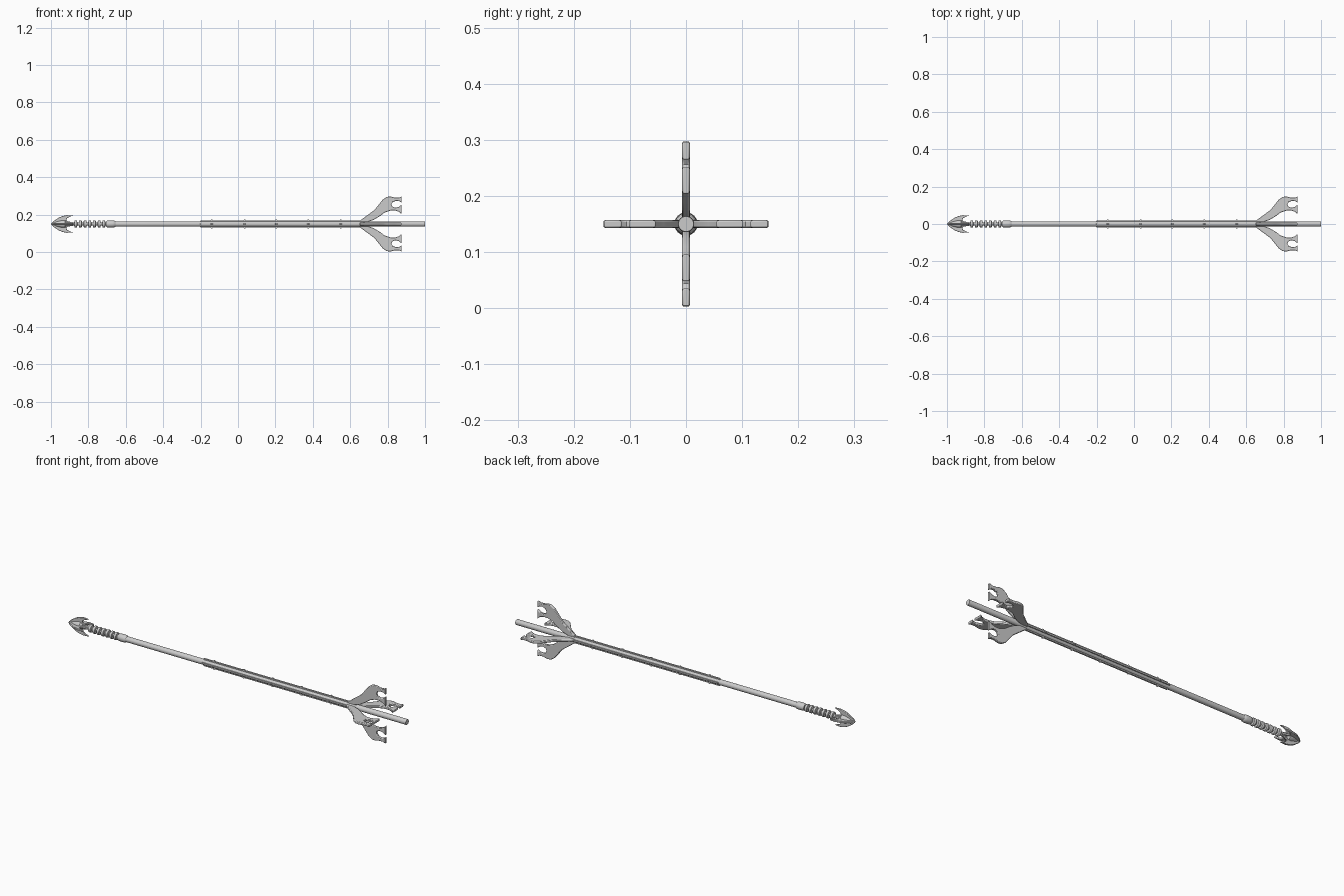
import bpy, bmesh, math
from mathutils import Matrix, Vector

if "Cube" in bpy.data.objects:
    bpy.data.objects.remove(bpy.data.objects["Cube"])

AXIS = Vector((0, 0, 0.15))


def finish(bm, name, angle=35):
    bmesh.ops.recalc_face_normals(bm, faces=bm.faces[:])
    me = bpy.data.meshes.new(name)
    bm.to_mesh(me)
    bm.free()
    ob = bpy.data.objects.new(name, me)
    bpy.context.collection.objects.link(ob)
    ob.location = AXIS
    bpy.ops.object.select_all(action='DESELECT')
    ob.select_set(True)
    bpy.context.view_layer.objects.active = ob
    bpy.ops.object.shade_smooth_by_angle(angle=math.radians(angle))
    return ob


def lathe(name, profile, n=24):
    """Revolve (x, radius) points about the long axis, capping both ends."""
    bm = bmesh.new()
    rings = [[bm.verts.new((x, r * math.cos(2 * math.pi * i / n),
                            r * math.sin(2 * math.pi * i / n))) for i in range(n)]
             for x, r in profile]
    for a, b in zip(rings, rings[1:]):
        for i in range(n):
            j = (i + 1) % n
            bm.faces.new((a[i], a[j], b[j], b[i]))
    bm.faces.new(rings[0])
    bm.faces.new(rings[-1])
    return finish(bm, name)


def blade(name, profile, half, quarter, bevel=0.0):
    """Extrude a flat (x, radius) outline and turn it to one of four sides."""
    bm = bmesh.new()
    face = bm.faces.new([bm.verts.new((x, -half, r)) for x, r in profile])
    ext = bmesh.ops.extrude_face_region(bm, geom=[face])
    bmesh.ops.translate(bm, vec=(0, 2 * half, 0),
                        verts=[v for v in ext['geom'] if isinstance(v, bmesh.types.BMVert)])
    bm.transform(Matrix.Rotation(quarter * math.pi / 2, 4, 'X'))
    ob = finish(bm, name)
    if bevel:
        mod = ob.modifiers.new("soft_edges", 'BEVEL')
        mod.width = bevel
        mod.segments = 2
        mod.limit_method = 'ANGLE'
        mod.angle_limit = math.radians(60)
    return ob


# Shaft and the collar at its front end
lathe("shaft", [(-0.67, 0.0145), (0.996, 0.0145), (1.0, 0.0135)])
lathe("collar", [(-0.705, 0.014), (-0.70, 0.018), (-0.685, 0.0195), (-0.67, 0.0195),
                 (-0.66, 0.018), (-0.655, 0.0145)])

# Ribbed neck: stacked rounded discs on a thin core
neck = [(-0.93, 0.009), (-0.88, 0.009)]
for k in range(7):
    x = -0.876 + 0.025 * k
    neck += [(x, 0.009), (x + 0.002, 0.018), (x + 0.005, 0.020),
             (x + 0.012, 0.020), (x + 0.015, 0.018), (x + 0.017, 0.009)]
neck.append((-0.695, 0.009))
lathe("ribbed_neck", neck)

# Barbed head: slim solid core with four hooked blades
lathe("head_core", [(-0.998, 0.001), (-0.97, 0.013), (-0.94, 0.021),
                    (-0.925, 0.021), (-0.915, 0.012)], 16)
barb = [(-1.0, 0), (-0.985, 0.016), (-0.96, 0.033), (-0.94, 0.042), (-0.915, 0.047),
        (-0.88, 0.045), (-0.90, 0.039), (-0.915, 0.030), (-0.918, 0.020),
        (-0.905, 0.013), (-0.88, 0.009), (-0.88, 0)]

# Forked fins flaring out near the tail
fin = [(0.645, 0.008), (0.655, 0.020), (0.69, 0.046), (0.73, 0.076), (0.755, 0.107),
       (0.775, 0.132), (0.795, 0.145), (0.815, 0.147), (0.84, 0.141), (0.86, 0.141),
       (0.875, 0.147), (0.875, 0.114), (0.862, 0.122), (0.845, 0.124), (0.828, 0.118),
       (0.82, 0.106), (0.825, 0.094), (0.84, 0.087), (0.858, 0.091), (0.875, 0.103),
       (0.875, 0.053), (0.86, 0.066), (0.84, 0.072), (0.815, 0.072), (0.785, 0.062),
       (0.755, 0.040), (0.725, 0.022), (0.69, 0.010)]

# Thin rails along the shaft, with small raised nubs
rail = [(-0.205, 0.010), (-0.20, 0.020)]
for x in (-0.14, 0.035, 0.205, 0.375, 0.55):
    rail += [(x - 0.006, 0.020), (x - 0.003, 0.024), (x + 0.003, 0.024), (x + 0.006, 0.020)]
rail += [(0.66, 0.020), (0.66, 0.010)]

for q, side in enumerate(("top", "front", "bottom", "back")):
    blade("head_barb_" + side, barb, 0.005, q, 0.002)
    blade("tail_fin_" + side, fin, 0.007, q, 0.003)
    blade("shaft_rail_" + side, rail, 0.004, q)
